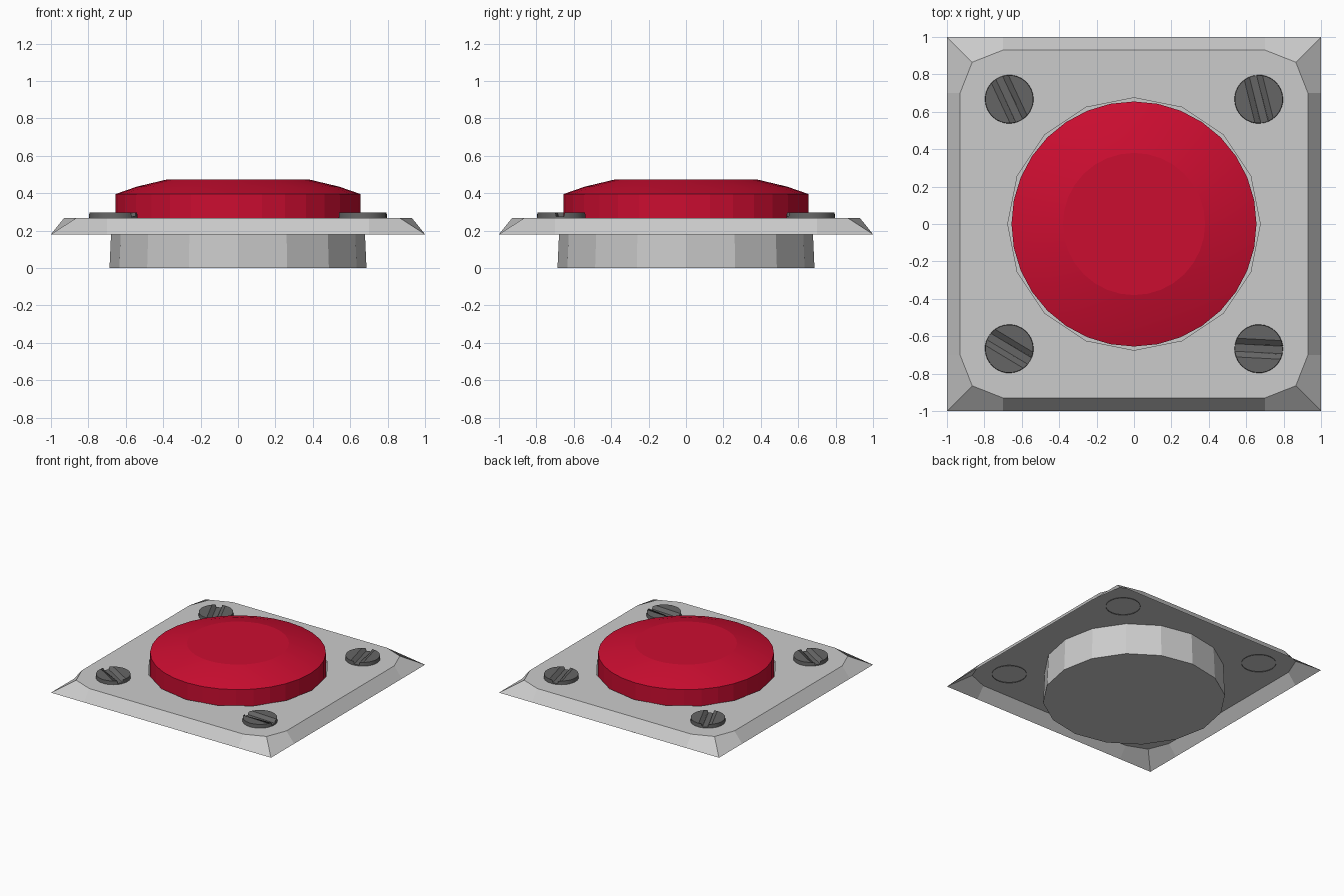
import bpy, bmesh
from math import sin, cos, pi, radians
from mathutils import Matrix, Vector

if "Cube" in bpy.data.objects:
    bpy.data.objects.remove(bpy.data.objects["Cube"])


def ring(bm, pts, z):
    return [bm.verts.new((x, y, z)) for x, y in pts]


def circle(n, r):
    return [(r * cos(2 * pi * i / n), r * sin(2 * pi * i / n)) for i in range(n)]


def skin(bm, a, b):
    n = len(a)
    for i in range(n):
        bm.faces.new((a[i], a[(i + 1) % n], b[(i + 1) % n], b[i]))


def loop_edges(bm, loop):
    return [bm.edges.get((loop[i - 1], loop[i])) for i in range(len(loop))]


def finish(bm, name, color=None, smooth=None):
    me = bpy.data.meshes.new(name)
    bm.to_mesh(me)
    bm.free()
    ob = bpy.data.objects.new(name, me)
    bpy.context.collection.objects.link(ob)
    if color:
        mat = bpy.data.materials.new(name + "_paint")
        mat.diffuse_color = color
        mat.use_nodes = True
        mat.node_tree.nodes["Principled BSDF"].inputs["Base Color"].default_value = mat.diffuse_color
        me.materials.append(mat)
    if smooth:
        bpy.ops.object.select_all(action='DESELECT')
        ob.select_set(True)
        bpy.context.view_layer.objects.active = ob
        bpy.ops.object.shade_smooth_by_angle(angle=radians(smooth))
    return ob


def plate_outline(edge, corner):
    quarter = [(edge, -0.70), (edge, 0.70), (corner, corner)]
    pts = []
    for k in range(4):
        c, s = round(cos(k * pi / 2)), round(sin(k * pi / 2))
        pts += [(c * x - s * y, s * x + c * y) for x, y in quarter]
    return pts


# Mounting plate (open underneath) with the round cup hanging from its hole
bm = bmesh.new()
foot = ring(bm, plate_outline(1.0, 1.0), 0.18)
top = ring(bm, plate_outline(0.93, 0.865), 0.267)
skin(bm, foot, top)
cup_base = ring(bm, circle(16, 0.687), 0.0)
cup_rim = ring(bm, circle(16, 0.675), 0.267)
skin(bm, cup_base, cup_rim)
bm.faces.new(cup_base[::-1])
fill = bmesh.ops.triangle_fill(bm, use_beauty=True, normal=(0, 0, 1),
                               edges=loop_edges(bm, top) + loop_edges(bm, cup_rim))
for f in fill["geom"]:
    if isinstance(f, bmesh.types.BMFace):
        f.normal_update()
        if f.normal.z < 0:
            f.normal_flip()
finish(bm, "mounting_plate")

# Domed push button
bm = bmesh.new()
profile = [(0.655, 0.20), (0.655, 0.395), (0.54, 0.435), (0.38, 0.473)]
rings = [ring(bm, circle(32, r), z) for r, z in profile]
for a, b in zip(rings, rings[1:]):
    skin(bm, a, b)
bm.faces.new(rings[-1])
finish(bm, "push_button", (0.60, 0.004, 0.03, 1), smooth=10)


# Corner screws, each with a sloped-wall slot at its own angle
def screw(name, x, y, angle):
    bm = bmesh.new()
    low, high = ring(bm, circle(32, 0.13), 0.262), ring(bm, circle(32, 0.128), 0.297)
    skin(bm, low, high)
    bm.faces.new(high)
    for off in (-0.05, -0.02, 0.02, 0.05):
        bmesh.ops.bisect_plane(bm, geom=bm.verts[:] + bm.edges[:] + bm.faces[:],
                               plane_co=(0, off, 0), plane_no=(0, 1, 0))
    for v in bm.verts:
        if abs(v.co.y) < 0.021 and v.co.z > 0.29:
            v.co.z -= 0.022
    bm.transform(Matrix.Translation(Vector((x, y, 0))) @ Matrix.Rotation(radians(angle), 4, 'Z'))
    finish(bm, name, (0.13, 0.13, 0.13, 1), smooth=20)


P = 0.667
screw("screw_back_left", -P, P, -65)
screw("screw_back_right", P, P, -76)
screw("screw_front_left", -P, -P, -31)
screw("screw_front_right", P, -P, -3)
